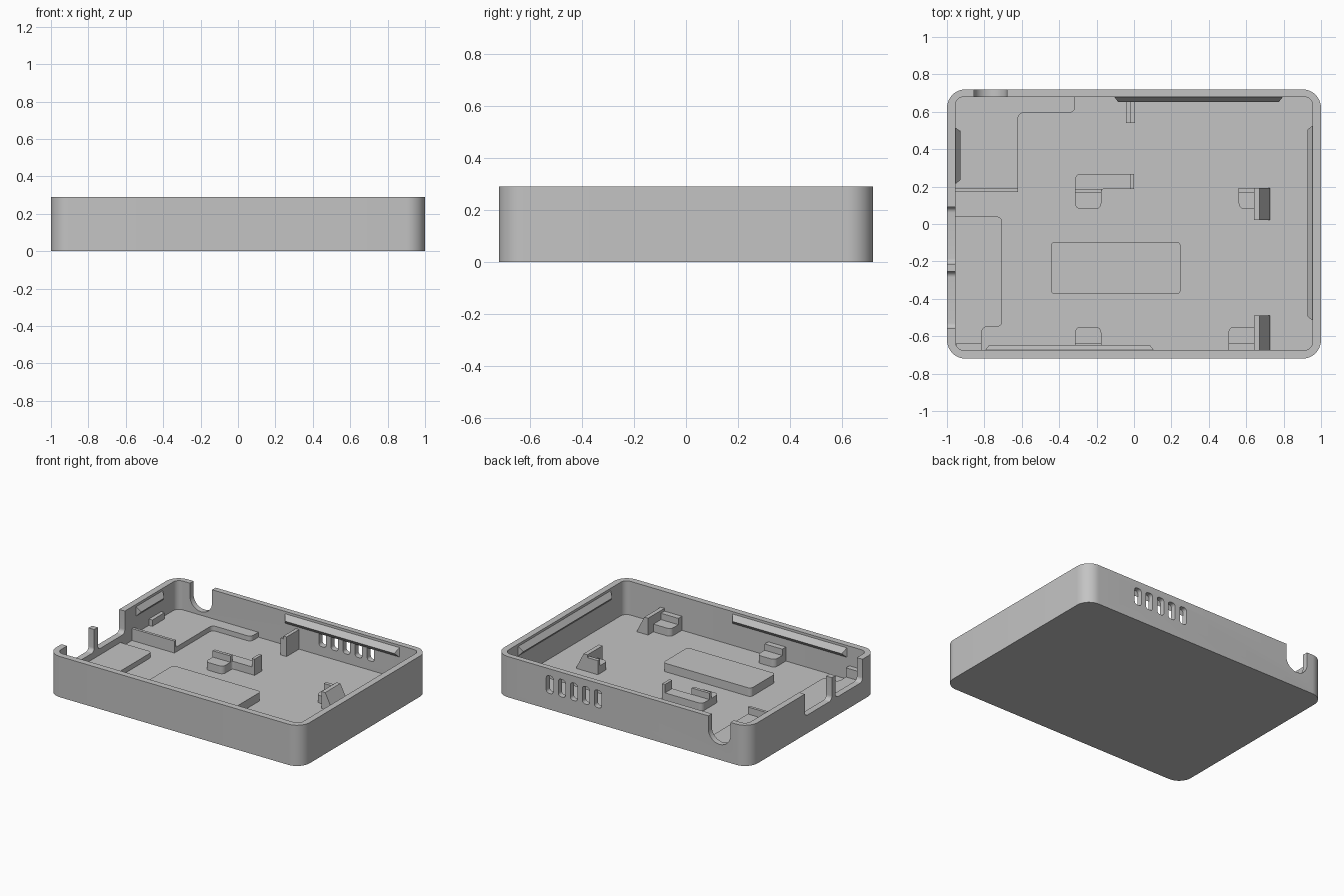
import bpy, bmesh, math
from mathutils import Vector

if "Cube" in bpy.data.objects:
    bpy.data.objects.remove(bpy.data.objects["Cube"], do_unlink=True)

grey = bpy.data.materials.new("light grey plastic")
grey.use_nodes = True
COLOUR = (0.55, 0.55, 0.55, 1)
grey.diffuse_color = COLOUR
grey.node_tree.nodes["Principled BSDF"].inputs["Base Color"].default_value = COLOUR

RIM, FLOOR, BASE, LIP = 0.29, 0.05, 0.085, 0.15
PAD = 0.105            # height of the board rests
SINK = FLOOR - 0.01    # parts start slightly inside the floor


def finish(name, bm):
    bmesh.ops.recalc_face_normals(bm, faces=bm.faces)
    mesh = bpy.data.meshes.new(name)
    bm.to_mesh(mesh)
    bm.free()
    mesh.materials.append(grey)
    obj = bpy.data.objects.new(name, mesh)
    bpy.context.collection.objects.link(obj)
    return obj


def rounded(points, radii, steps=8):
    """Round the right-angled corners of an outline."""
    out, n = [], len(points)
    for i, p in enumerate(points):
        p, r = Vector(p), radii[i]
        if not r:
            out.append(p)
            continue
        u = (Vector(points[i - 1]) - p).normalized()
        v = (Vector(points[(i + 1) % n]) - p).normalized()
        for k in range(steps + 1):
            t = math.pi / 2 * k / steps
            out.append(p + r * (u + v) - r * (v * math.cos(t) + u * math.sin(t)))
    return out


def rect(a0, a1, b0, b1):
    return [(a0, b0), (a1, b0), (a1, b1), (a0, b1)]


def prism(name, outline, h0, h1, axis="z"):
    """Extrude an outline along an axis."""
    place = {"z": lambda a, b, h: (a, b, h),
             "y": lambda a, b, h: (a, h, b),
             "x": lambda a, b, h: (h, a, b)}[axis]
    bm = bmesh.new()
    face = bm.faces.new([bm.verts.new(place(a, b, h0)) for a, b in outline])
    moved = bmesh.ops.extrude_face_region(bm, geom=[face])["geom"]
    bmesh.ops.translate(bm, vec=place(0, 0, h1 - h0),
                        verts=[g for g in moved if isinstance(g, bmesh.types.BMVert)])
    return finish(name, bm)


def box(name, x0, x1, y0, y1, top):
    return prism(name, rect(x0, x1, y0, y1), SINK, top)


def cut(target, cutter):
    mod = target.modifiers.new("cut", "BOOLEAN")
    mod.operation, mod.solver, mod.object = "DIFFERENCE", "EXACT", cutter
    bpy.context.view_layer.objects.active = target
    bpy.ops.object.modifier_apply(modifier=mod.name)
    bpy.data.objects.remove(cutter, do_unlink=True)


# Tray shell with its cavity
shell = prism("tray_shell", rounded(rect(-1, 1, -0.72, 0.72), [0.1] * 4, 12), 0, RIM)
cut(shell, prism("cavity", rounded(rect(-0.955, 0.955, -0.675, 0.68), [0.045] * 4), FLOOR, 0.5))

# Port openings in the side wall, leaving a thin post between them
for y0, y1 in ((-0.215, 0.09), (-0.56, -0.255)):
    cut(shell, prism("port", rounded(rect(y0, y1, 0.13, 0.5), [0.03, 0.03, 0, 0]), -1.1, -0.9, "x"))

# U-shaped cable notch and the row of vents in the back wall
cut(shell, prism("notch", rounded(rect(-0.855, -0.68, 0.11, 0.5), [0.087, 0.087, 0, 0]), 0.6, 0.8, "y"))
for i in range(5):
    x = 0.19 + 0.095 * i
    cut(shell, prism("vent", rounded(rect(x - 0.028, x + 0.028, 0.115, 0.24), [0.02] * 4, 4), 0.6, 0.8, "y"))
bpy.ops.object.select_all(action="DESELECT")
shell.select_set(True)
bpy.context.view_layer.objects.active = shell
bpy.ops.object.shade_smooth_by_angle(angle=math.radians(30))


# Snap ridges along the tops of the four walls
def ridge(name, start, end, inward):
    a, b, n = Vector((*start, 0)), Vector((*end, 0)), Vector((*inward, 0))
    along = (b - a).normalized()
    bm = bmesh.new()
    for p, shift in ((a, along * 0.025), (b, along * -0.025)):
        for z in (0.2, 0.28):
            bm.verts.new(p - n * 0.005 + Vector((0, 0, z)))
        bm.verts.new(p + n * 0.027 + shift + Vector((0, 0, 0.235)))
    bmesh.ops.convex_hull(bm, input=bm.verts)
    bmesh.ops.dissolve_limit(bm, angle_limit=0.01, verts=bm.verts, edges=bm.edges)
    return finish(name, bm)


ridge("back_snap_ridge", (-0.11, 0.68), (0.8, 0.68), (0, -1))
ridge("front_snap_ridge", (-0.8, -0.675), (0.11, -0.675), (0, 1))
ridge("right_snap_ridge", (-0.955, 0.21), (-0.955, 0.52), (1, 0))
ridge("left_snap_ridge", (0.955, -0.52), (0.955, 0.53), (-1, 0))

# Raised platforms on the floor
prism("back_platform",
      rounded([(-0.96, 0.17), (-0.62, 0.17), (-0.62, 0.595), (-0.315, 0.595), (-0.315, 0.685), (-0.96, 0.685)],
              [0, 0, 0.03, 0.03, 0, 0.045]), SINK, BASE)
prism("port_platform",
      rounded([(-0.96, -0.68), (-0.815, -0.68), (-0.815, -0.55), (-0.705, -0.55), (-0.705, 0.04), (-0.96, 0.04)],
              [0.045, 0, 0.03, 0.03, 0.03, 0]), SINK, BASE)
prism("centre_pad", rounded(rect(-0.445, 0.25, -0.375, -0.095), [0.025] * 4), SINK, 0.11)
box("platform_wall", -0.96, -0.62, 0.17, 0.19, 0.135)
box("corner_stop", -0.95, -0.815, -0.68, -0.637, LIP)
box("side_stop", -0.96, -0.928, 0.36, 0.5, 0.13)

# Centre bracket: L-shaped rest with two upright lips
prism("centre_bracket_rest",
      rounded([(-0.315, 0.08), (-0.175, 0.08), (-0.175, 0.187), (0, 0.187), (0, 0.268), (-0.315, 0.268)],
              [0.03, 0.03, 0.015, 0, 0, 0.03]), SINK, PAD)
box("centre_bracket_lip", -0.315, -0.175, 0.165, 0.187, LIP)
box("centre_bracket_end", -0.022, 0, 0.187, 0.268, 0.165)

# Front bracket
prism("front_bracket_rest", rounded(rect(-0.315, -0.175, -0.68, -0.55), [0, 0, 0.03, 0.03]), SINK, PAD)
box("front_bracket_lip", -0.315, -0.175, -0.68, -0.635, LIP)

# Corner brackets, each with a rest, a lip and a sloped gusset
for side, x0, rest, lip, gusset, radii in (
        ("back", 0.56, (0.08, 0.193), (0.167, 0.193), (0.022, 0.193), [0.03, 0, 0, 0]),
        ("front", 0.505, (-0.68, -0.55), (-0.68, -0.635), (-0.68, -0.49), [0, 0, 0, 0.03])):
    prism(side + "_corner_rest", rounded(rect(x0, 0.645, *rest), radii), SINK, PAD)
    box(side + "_corner_lip", x0, 0.645, *lip, LIP)
    prism(side + "_corner_gusset", [(0.642, SINK), (0.728, SINK), (0.728, FLOOR + 0.01), (0.672, 0.17), (0.642, 0.17)],
          *gusset, "y")

# Upright rib on the back wall
box("back_rib", -0.02, 0.005, 0.54, 0.685, 0.19)
box("back_rib_step", -0.042, -0.02, 0.54, 0.685, 0.17)
